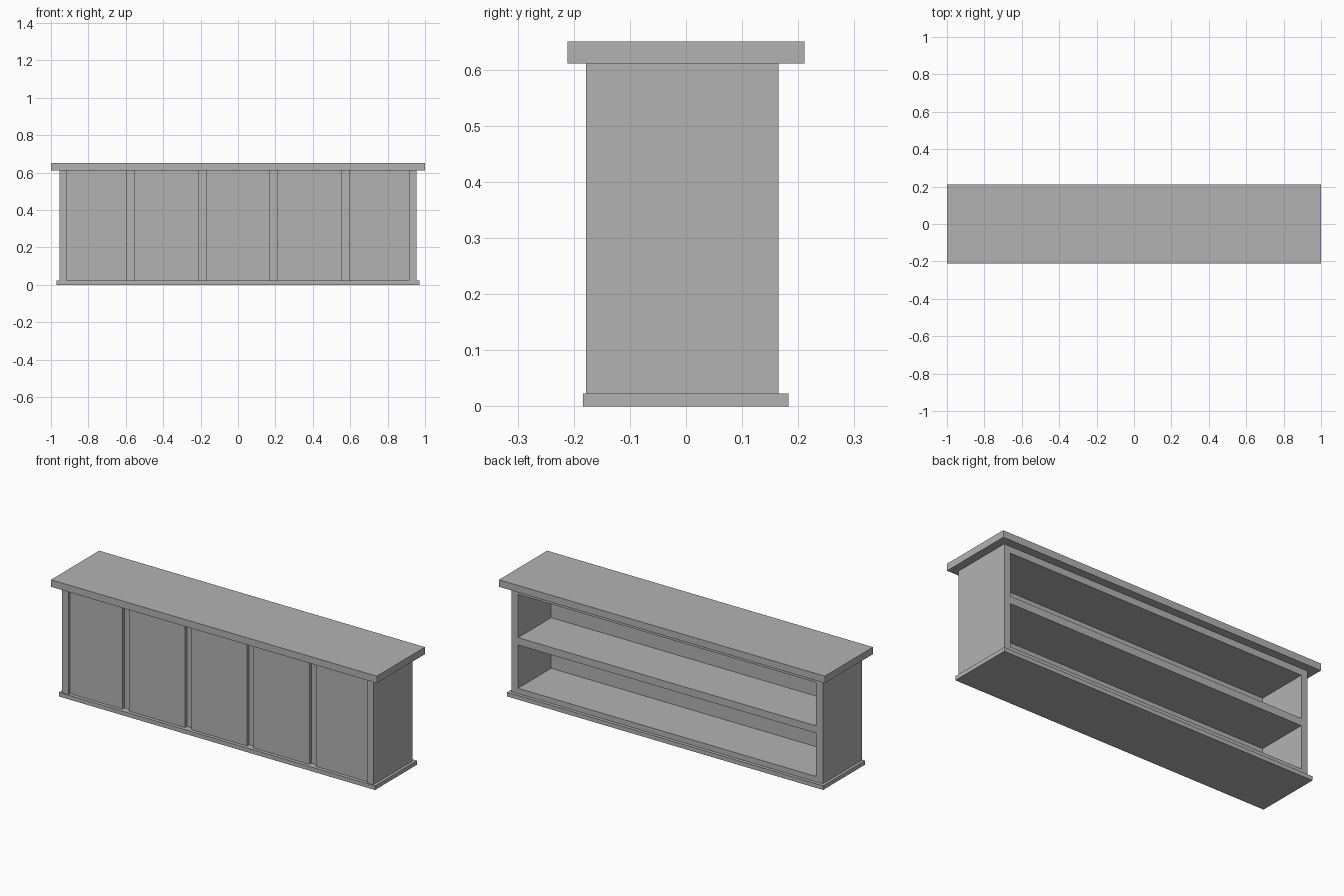
import bpy
import bmesh

if "Cube" in bpy.data.objects:
    bpy.data.objects.remove(bpy.data.objects["Cube"], do_unlink=True)

# Single flat colour
grey = bpy.data.materials.new("plain grey")
grey.use_nodes = True
colour = (0.45, 0.45, 0.45, 1.0)
grey.diffuse_color = colour
grey.node_tree.nodes["Principled BSDF"].inputs["Base Color"].default_value = colour


def box(name, x, y, z):
    """Box spanning the (low, high) ranges on each axis."""
    bm = bmesh.new()
    bmesh.ops.create_cube(bm, size=1)
    for v in bm.verts:
        v.co = [lo + (c + 0.5) * (hi - lo) for c, (lo, hi) in zip(v.co, (x, y, z))]
    mesh = bpy.data.meshes.new(name)
    bm.to_mesh(mesh)
    bm.free()
    mesh.materials.append(grey)
    obj = bpy.data.objects.new(name, mesh)
    bpy.context.collection.objects.link(obj)
    return obj


HALF, BOARD = 0.955, 0.04
INNER = HALF - BOARD
BOTTOM, TOP = 0.023, 0.611
FRONT, BACK = -0.178, 0.165
DOOR_FACE, GROOVE_FACE, INSIDE = -0.165, -0.146, -0.125

# Counter slab and plinth
box("counter_top", (-1, 1), (-0.211, 0.211), (TOP, 0.65))
box("plinth", (-0.97, 0.97), (-0.184, 0.183), (0, BOTTOM))

# Side walls, standing proud of the front panels
box("right_wall", (-HALF, -INNER), (FRONT, BACK), (BOTTOM, TOP))
box("left_wall", (INNER, HALF), (FRONT, BACK), (BOTTOM, TOP))

# Front wall seen in the grooves and from inside the shelves
box("front_wall", (-INNER, INNER), (GROOVE_FACE, INSIDE), (BOTTOM, TOP))

# Raised front panels separated by even grooves
pitch = 2 * HALF / 5
for i in range(5):
    left = -HALF + i * pitch
    lo = max(left + BOARD / 2, -INNER)
    hi = min(left + pitch - BOARD / 2, INNER)
    box(f"front_panel_{i + 1}", (lo, hi), (DOOR_FACE, GROOVE_FACE), (BOTTOM, TOP))

# Boards open to the back
for name, z in (("floor_board", (BOTTOM, 0.053)),
                ("middle_shelf", (0.293, 0.334)),
                ("upper_board", (0.574, TOP))):
    box(name, (-INNER, INNER), (INSIDE, BACK), z)
